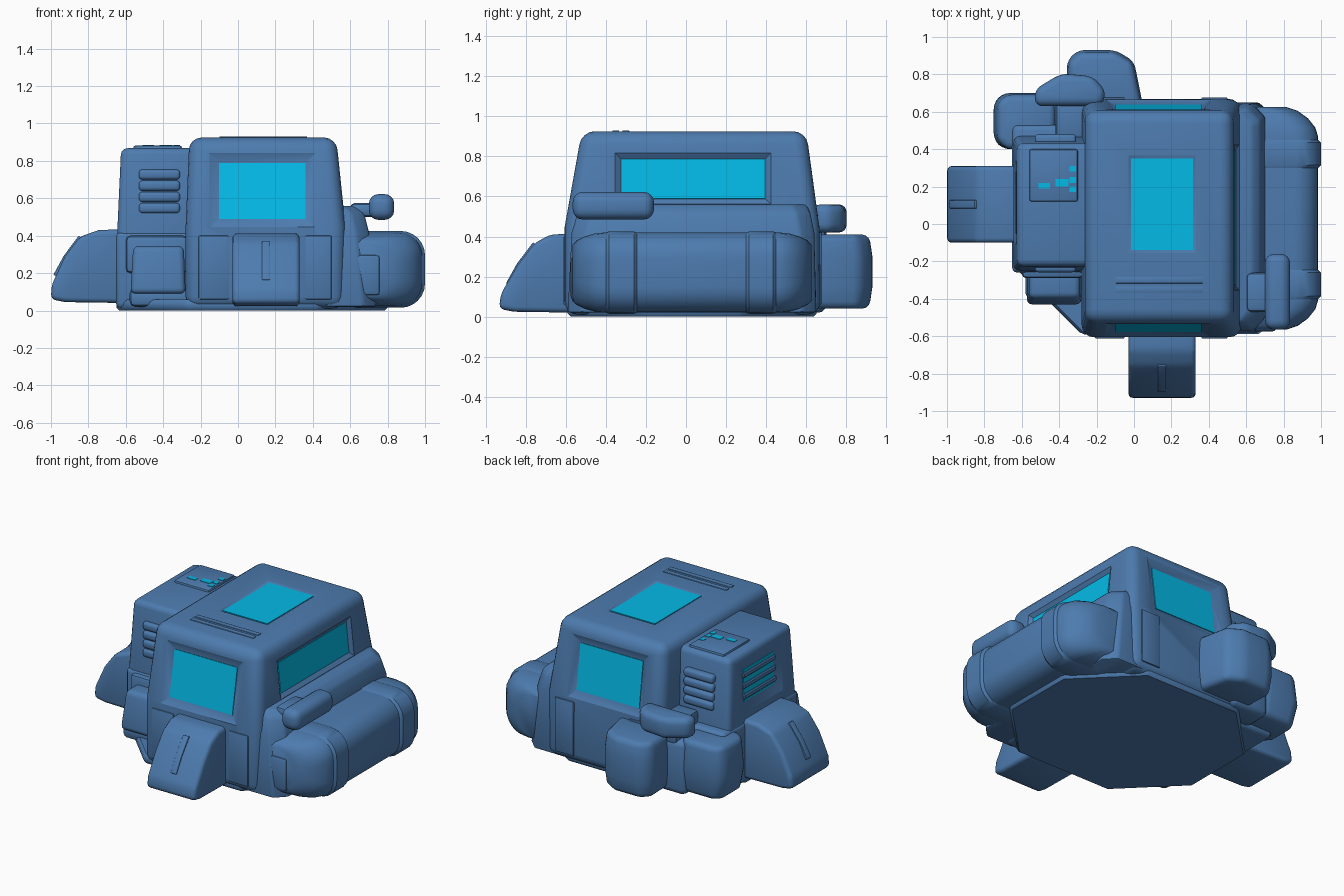
import bpy, bmesh, math
from mathutils import Vector, Matrix

if "Cube" in bpy.data.objects:
    bpy.data.objects.remove(bpy.data.objects["Cube"])


def material(name, rgb):
    m = bpy.data.materials.new(name)
    m.diffuse_color = (*rgb, 1)
    m.use_nodes = True
    m.node_tree.nodes["Principled BSDF"].inputs["Base Color"].default_value = m.diffuse_color
    return m


BLUE = material("hull blue", (0.075, 0.2, 0.43))
CYAN = material("glass cyan", (0.001, 0.49, 0.8))


def finish(name, bm, bevel=0.0, segs=3, mat=BLUE, matrix=None):
    bmesh.ops.recalc_face_normals(bm, faces=bm.faces)
    if bevel:
        edges = [e for e in bm.edges if e.calc_face_angle(0) > math.radians(22)]
        bmesh.ops.bevel(bm, geom=edges, offset=bevel, segments=segs, profile=0.5,
                        affect='EDGES', clamp_overlap=True)
    if matrix:
        bm.transform(matrix)
    me = bpy.data.meshes.new(name)
    bm.to_mesh(me)
    bm.free()
    me.materials.append(mat)
    ob = bpy.data.objects.new(name, me)
    bpy.context.collection.objects.link(ob)
    shade(ob)
    return ob


def shade(ob):
    bpy.ops.object.select_all(action='DESELECT')
    ob.select_set(True)
    bpy.context.view_layer.objects.active = ob
    bpy.ops.object.shade_smooth_by_angle(angle=math.radians(35))


def loft(name, rings, bevel=0.0, segs=3, mat=BLUE, matrix=None):
    """Stack of equal-length rings of points, capped at both ends."""
    bm = bmesh.new()
    rows = [[bm.verts.new(p) for p in r] for r in rings]
    n = len(rows[0])
    for a, b in zip(rows, rows[1:]):
        for i in range(n):
            bm.faces.new((a[i], a[(i + 1) % n], b[(i + 1) % n], b[i]))
    bm.faces.new(rows[0][::-1])
    bm.faces.new(rows[-1])
    return finish(name, bm, bevel, segs, mat, matrix)


def rect(x0, x1, y0, y1, z, c=0.0):
    if not c:
        return [(x0, y0, z), (x1, y0, z), (x1, y1, z), (x0, y1, z)]
    return [(x0 + c, y0, z), (x1 - c, y0, z), (x1, y0 + c, z), (x1, y1 - c, z),
            (x1 - c, y1, z), (x0 + c, y1, z), (x0, y1 - c, z), (x0, y0 + c, z)]


def box(name, x, y, z, bevel=0.0, segs=3, mat=BLUE, matrix=None, c=0.0):
    return loft(name, [rect(*x, *y, h, c) for h in z], bevel, segs, mat, matrix)


def frame(center, right, up):
    """Local axes: x right, y up along the wall, z outward."""
    r, u = Vector(right).normalized(), Vector(up).normalized()
    m = Matrix((r, u, r.cross(u))).transposed().to_4x4()
    m.translation = Vector(center)
    return m


def window(host, name, m, w, h, lip, depth):
    """Sink a flared recess into the host and set a glass pane on its floor."""
    o = 0.02
    k = lip * (1 + o / depth)
    cut = loft("cutter", [rect(-w, w, -h, h, -depth),
                          rect(-w - k, w + k, -h - k, h + k, o)], matrix=m)
    mod = host.modifiers.new("recess", 'BOOLEAN')
    mod.operation, mod.solver, mod.object = 'DIFFERENCE', 'EXACT', cut
    bpy.context.view_layer.objects.active = host
    bpy.ops.object.modifier_apply(modifier=mod.name)
    bpy.data.objects.remove(cut)
    shade(host)
    box(name, (-w, w), (-h, h), (-depth - 0.003, -depth + 0.005), mat=CYAN, matrix=m)


# Ground slab
box("base_slab", (-0.65, 0.8), (-0.59, 0.65), (0, 0.06), 0.015, 1, c=0.37)

# Main cabin with sloped upper walls
cabin = loft("cabin", [rect(-0.28, 0.57, -0.605, 0.67, 0.01),
                       rect(-0.28, 0.575, -0.605, 0.665, 0.45),
                       rect(-0.26, 0.525, -0.52, 0.6, 0.925)], 0.065, 4)
window(cabin, "front_window", frame((0.13, -0.568, 0.643), (1, 0, 0), (0, 0.085, 0.475)),
       0.232, 0.152, 0.045, 0.022)
window(cabin, "rear_window", frame((0.13, 0.636, 0.643), (-1, 0, 0), (0, -0.065, 0.475)),
       0.232, 0.152, 0.045, 0.022)
window(cabin, "side_window", frame((0.551, 0.035, 0.69), (0, 1, 0), (-0.05, 0, 0.475)),
       0.36, 0.1, 0.03, 0.022)
window(cabin, "roof_window", frame((0.15, 0.105, 0.925), (1, 0, 0), (0, 1, 0)),
       0.165, 0.245, 0.015, 0.007)

# Roof vent and lower wall panels
for y in (-0.35, -0.3):
    box("roof_vent", (-0.1, 0.37), (y - 0.017, y + 0.017), (0.915, 0.93), 0.004, 2)
for x in ((-0.21, -0.05), (0.36, 0.5)):
    box("front_lower_panel", x, (-0.612, -0.56), (0.06, 0.4), 0.006, 2)
    box("rear_lower_panel", x, (0.6, 0.676), (0.06, 0.42), 0.006, 2)

# Stepped shoulder beside the tank
loft("side_shoulder", [rect(0.4, 0.74, -0.59, 0.65, 0.02, 0.07),
                       rect(0.4, 0.7, -0.57, 0.64, 0.42, 0.07),
                       rect(0.4, 0.675, -0.54, 0.62, 0.52, 0.07),
                       rect(0.4, 0.63, -0.52, 0.6, 0.56, 0.07)], 0.015, 2)


# Long side tank: rounded outer section swept along y, drawn in at both ends
def tank_ring(y, inset, r=0.13):
    x, z0, z1 = 0.985 - inset, 0.02 + inset * 0.35, 0.42 - inset * 0.35
    ring = [(0.58, y, z0)]
    for zc, a0 in ((z0 + r, -90), (z1 - r, 0)):
        for i in range(7):
            a = math.radians(a0 + i * 15)
            ring.append((x - r + r * math.cos(a), y, zc + r * math.sin(a)))
    return ring + [(0.58, y, z1)]


ENDS = [(0.0, 0.17), (0.02, 0.11), (0.06, 0.055), (0.11, 0.015), (0.16, 0.0)]
loft("side_tank", [tank_ring(-0.565 + d, i) for d, i in ENDS]
     + [tank_ring(0.625 - d, i) for d, i in ENDS[::-1]])
for y0, y1 in ((-0.4, -0.245), (0.3, 0.45)):
    loft("tank_strap", [tank_ring(y0, 0), tank_ring(y0 + 0.015, -0.015),
                        tank_ring(y1 - 0.015, -0.015), tank_ring(y1, 0)])
box("tank_end_plate", (0.62, 0.76), (-0.575, -0.5), (0.08, 0.3), 0.02, 2)

# Raised pod above the tank
box("side_pod", (0.7, 0.835), (-0.565, -0.16), (0.485, 0.622), 0.05, 4)
box("side_pod_arm", (0.6, 0.74), (-0.47, -0.26), (0.5, 0.575), 0.025, 2)

# Left module
module = loft("left_module", [rect(-0.65, -0.2, -0.25, 0.47, 0.01),
                              rect(-0.645, -0.2, -0.25, 0.47, 0.43),
                              rect(-0.625, -0.2, -0.225, 0.43, 0.868)], 0.035, 3)
side = frame((-0.635, 0.115, 0.64), (0, -1, 0), (0.02, 0, 0.438))
window(module, "module_window", side, 0.16, 0.105, 0.06, 0.022)
for v in (-0.07, 0.0, 0.07):
    box("window_slat", (-0.17, 0.17), (v - 0.016, v + 0.016), (-0.024, -0.004), 0.006, 1, matrix=side)
for i in range(4):
    z = 0.52 + i * 0.06
    box("front_louvre", (-0.53, -0.31), (-0.258, -0.21), (z, z + 0.054), 0.018, 3)
    box("rear_louvre", (-0.53, -0.31), (0.42, 0.48), (z, z + 0.054), 0.018, 3)
box("module_skirt", (-0.652, -0.25), (-0.26, 0.53), (0.01, 0.42), 0.03, 3)
box("module_roof_plate", (-0.56, -0.3), (0.12, 0.4), (0.85, 0.882), 0.012, 2)
for x, y in (((-0.51, -0.45), (0.19, 0.22)), ((-0.42, -0.35), (0.2, 0.24)), ((-0.345, -0.31), (0.17, 0.2)),
             ((-0.345, -0.31), (0.22, 0.25)), ((-0.345, -0.31), (0.28, 0.31))):
    box("roof_light", x, y, (0.878, 0.885), mat=CYAN)

# Equipment box on the front of the module
loft("front_box", [rect(-0.575, -0.28, -0.435, -0.2, 0.09),
                   rect(-0.56, -0.29, -0.395, -0.2, 0.345)], 0.03, 3)
box("front_box_base", (-0.58, -0.25), (-0.4, -0.2), (0.02, 0.12), 0.03, 2)
box("front_box_lid", (-0.6, -0.27), (-0.29, -0.2), (0.2, 0.4), 0.025, 2)


# Sloping entry ramps: profile of (distance out, height), swept across the width
def ramp(name, m, w, bulge):
    b = bulge
    body = [(-0.05, 0.025), (0.27, 0.03), (0.345, 0.045), (0.335 + b * 0.3, 0.12),
            (0.25 + b, 0.265 + b * 0.3), (0.17 + b, 0.37 + b * 0.4), (0.09, 0.415), (-0.05, 0.42)]
    rib = [(0.13, 0.34), (0.175 + b, 0.376 + b * 0.4), (0.256 + b, 0.269 + b * 0.3),
           (0.31 + b, 0.172 + b * 0.2), (0.28, 0.15)]

    def part(label, pts, x0, x1, bev):
        loft(label, [[(x, -d, z) for d, z in pts] for x in (x0, x1)], bev, 3, matrix=m)
    part(name, body, -w, w, 0.025)
    part(name + "_center_rib", rib, -0.022, 0.022, 0.004)


ramp("front_ramp", Matrix.Translation((0.15, -0.588, -0.005)), 0.18, 0.0)
ramp("left_ramp", Matrix.Translation((-0.655, 0.105, 0.015)) @ Matrix.Rotation(-math.pi / 2, 4, 'Z'),
     0.205, 0.022)

# Storage pods at the rear left corner
pod = [(-0.35, 0.6), (0.055, 0.6), (0.0, 0.87), (-0.1, 0.93), (-0.3, 0.93), (-0.36, 0.87)]
mid = Vector((-0.15, 0.6))
loft("rear_pod", [[(mid.x + (x - mid.x) * s, mid.y + (y - mid.y) * s, z) for x, y in pod]
                  for s, z in ((0.95, 0.04), (1.0, 0.15), (1.0, 0.3), (0.95, 0.41))], 0.035, 3)
loft("corner_pod", [rect(-0.72, -0.42, 0.4, 0.68, 0.04, 0.05),
                    rect(-0.75, -0.42, 0.4, 0.7, 0.2, 0.05),
                    rect(-0.73, -0.42, 0.4, 0.69, 0.4, 0.05)], 0.04, 3)
box("pod_link", (-0.48, -0.2), (0.5, 0.7), (0.02, 0.38), 0.04, 3)
cap = [(-0.53, 0.63), (-0.17, 0.63), (-0.15, 0.71), (-0.22, 0.79), (-0.39, 0.805), (-0.53, 0.72)]
loft("rear_capsule", [[(x, y, z) for x, y in cap] for z in (0.42, 0.56)], 0.045, 4)
box("rear_capsule_bracket", (-0.42, -0.22), (0.45, 0.7), (0.34, 0.5), 0.03, 2)
